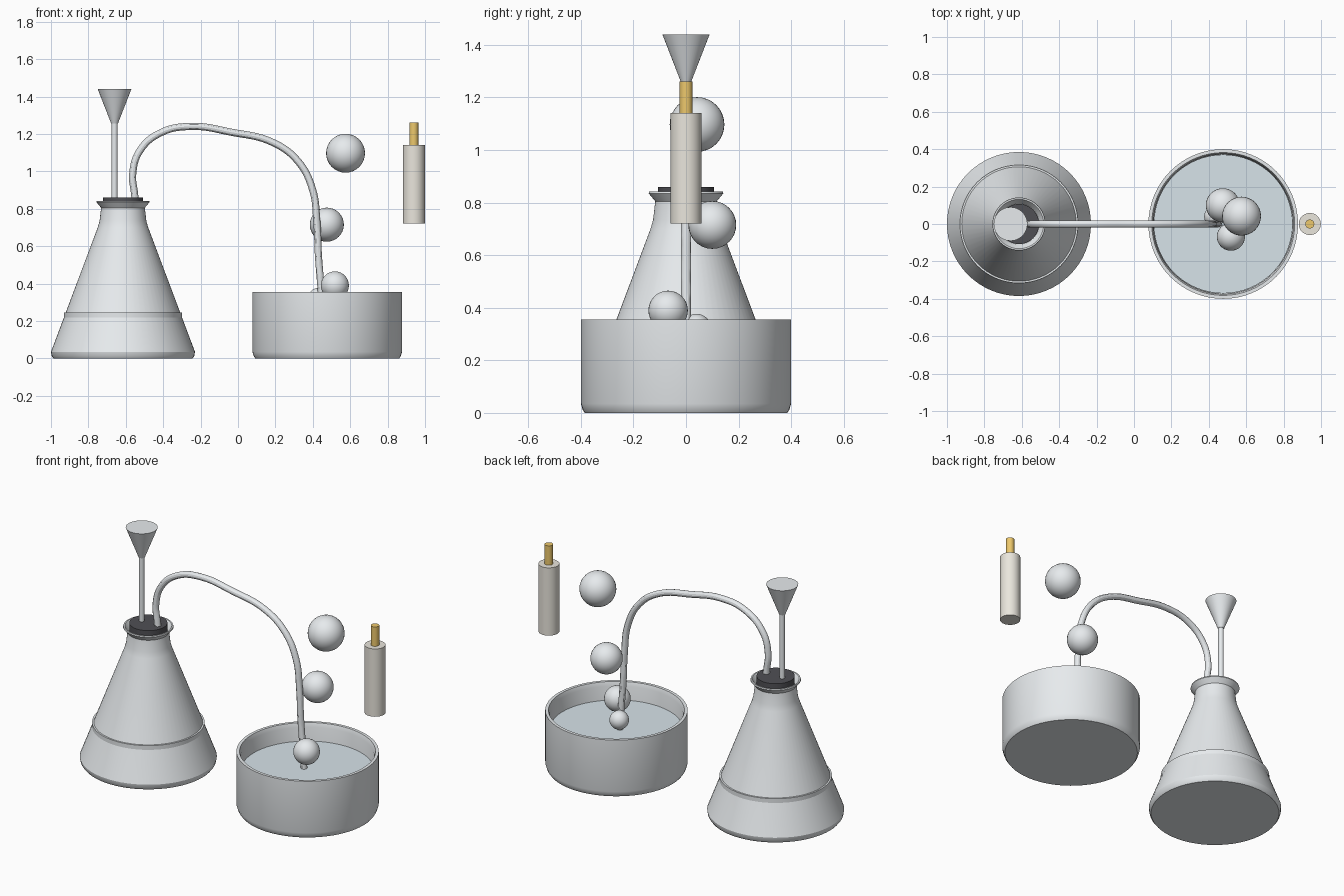
import bpy, bmesh
from math import pi, radians
from mathutils import Vector

if "Cube" in bpy.data.objects:
    bpy.data.objects.remove(bpy.data.objects["Cube"])


def mat(name, rgb):
    m = bpy.data.materials.new(name)
    m.diffuse_color = (*rgb, 1)
    m.use_nodes = True
    m.node_tree.nodes["Principled BSDF"].inputs["Base Color"].default_value = m.diffuse_color
    return m


GLASS = mat("pale_glass", (0.80, 0.83, 0.85))
WATER = mat("water", (0.68, 0.77, 0.82))
RUBBER = mat("rubber", (0.08, 0.08, 0.09))
CREAM = mat("cream", (0.82, 0.79, 0.72))
FLAME = mat("amber", (0.85, 0.58, 0.15))


def smooth(ob, m):
    ob.data.materials.append(m)
    bpy.ops.object.select_all(action='DESELECT')
    bpy.context.view_layer.objects.active = ob
    ob.select_set(True)
    bpy.ops.object.shade_smooth_by_angle(angle=radians(30))


def lathe(name, profile, x, m, y=0.0, n=64):
    """Spin an (r, z) profile about a vertical axis through (x, y)."""
    bm = bmesh.new()
    vs = [bm.verts.new((r, 0, z)) for r, z in profile]
    es = [bm.edges.new(p) for p in zip(vs, vs[1:])]
    bmesh.ops.spin(bm, geom=vs + es, cent=(0, 0, 0), axis=(0, 0, 1),
                   angle=2 * pi, steps=n, use_duplicate=False)
    bmesh.ops.remove_doubles(bm, verts=bm.verts, dist=1e-5)
    bmesh.ops.recalc_face_normals(bm, faces=bm.faces)
    me = bpy.data.meshes.new(name)
    bm.to_mesh(me)
    bm.free()
    ob = bpy.data.objects.new(name, me)
    ob.location = (x, y, 0)
    bpy.context.collection.objects.link(ob)
    smooth(ob, m)


def rod(name, r, z0, z1, x, m, n=48):
    lathe(name, [(0, z0), (r, z0), (r, z1), (0, z1)], x, m, n=n)


# Conical flask with flared lip, liquid level band and stopper
FX = -0.615
lathe("flask", [(0, 0), (0.372, 0), (0.381, 0.012), (0.385, 0.035),
                (0.135, 0.70), (0.125, 0.735), (0.117, 0.805), (0.142, 0.835),
                (0.140, 0.842), (0.132, 0.842), (0.108, 0.805), (0, 0.805)], FX, GLASS)
rod("flask_liquid", 0.316, 0.20, 0.245, FX, GLASS, 64)
rod("stopper", 0.107, 0.79, 0.86, FX, RUBBER)

# Thistle funnel
rod("funnel_stem", 0.016, 0.70, 1.27, -0.66, GLASS, 24)
lathe("funnel_cup", [(0, 1.255), (0.018, 1.255), (0.09, 1.44), (0, 1.44)], -0.66, GLASS, n=48)

# Bent delivery tube
path = [(-0.545, 0.80), (-0.553, 0.88), (-0.563, 0.985), (-0.525, 1.11), (-0.41, 1.208),
        (-0.245, 1.24), (-0.04, 1.21), (0.185, 1.155), (0.32, 1.055),
        (0.398, 0.905), (0.422, 0.72), (0.43, 0.55), (0.445, 0.36), (0.455, 0.20)]
cu = bpy.data.curves.new("delivery_tube", 'CURVE')
cu.dimensions = '3D'
cu.bevel_depth = 0.019
cu.bevel_resolution = 4
cu.use_fill_caps = True
cu.resolution_u = 8
sp = cu.splines.new('BEZIER')
sp.bezier_points.add(len(path) - 1)
for bp, (x, z) in zip(sp.bezier_points, path):
    bp.co = (x, 0, z)
    bp.handle_left_type = bp.handle_right_type = 'AUTO'
tube = bpy.data.objects.new("delivery_tube", cu)
bpy.context.collection.objects.link(tube)
bpy.context.view_layer.objects.active = tube
tube.select_set(True)
bpy.ops.object.convert(target='MESH')
smooth(bpy.context.view_layer.objects.active, GLASS)

# Water trough
TX = 0.477
lathe("trough", [(0, 0), (0.385, 0), (0.393, 0.012), (0.40, 0.035), (0.40, 0.355),
                 (0.382, 0.355), (0.374, 0.33), (0.37, 0.04), (0, 0.04)], TX, GLASS)
rod("trough_water", 0.371, 0.04, 0.245, TX, WATER, 64)

# Rising gas bubbles
for i, (x, y, z, r) in enumerate([(0.43, 0.04, 0.322, 0.055), (0.518, -0.068, 0.39, 0.075),
                                  (0.475, 0.10, 0.715, 0.091), (0.575, 0.042, 1.097, 0.104)]):
    bpy.ops.mesh.primitive_uv_sphere_add(segments=32, ring_count=16, radius=r, location=(x, y, z))
    ob = bpy.context.object
    ob.name = f"bubble_{i + 1}"
    smooth(ob, GLASS)

# Small tube with amber tip
rod("side_tube", 0.059, 0.72, 1.14, 0.94, CREAM, 32)
rod("side_tube_tip", 0.024, 1.13, 1.26, 0.94, FLAME, 24)
